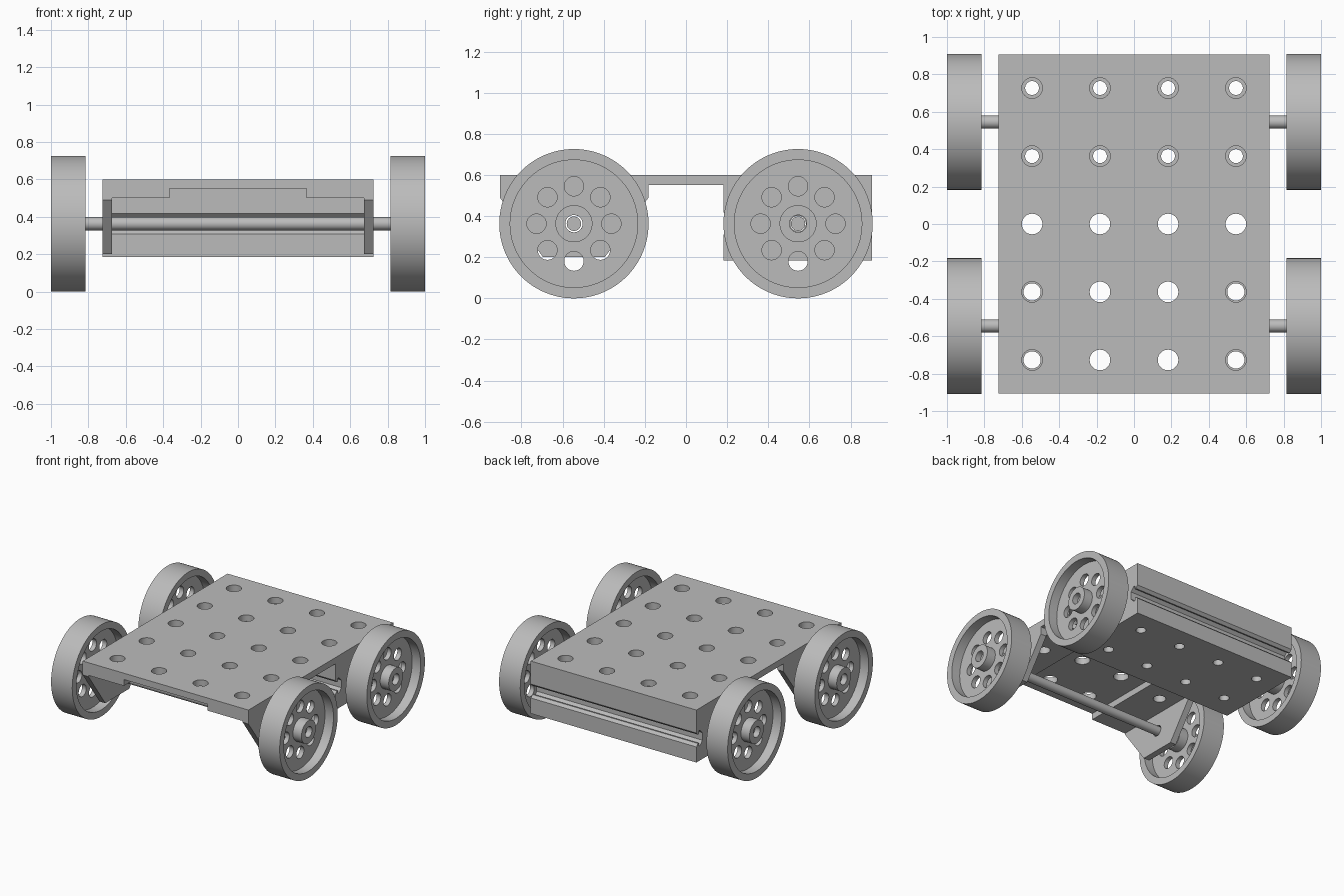
import bpy, bmesh
from math import pi, sin, cos, radians
from mathutils import Matrix, Vector

if "Cube" in bpy.data.objects:
    bpy.data.objects.remove(bpy.data.objects["Cube"], do_unlink=True)

GREY = (0.5, 0.5, 0.5, 1)
grey = bpy.data.materials.new("plain_grey")
grey.use_nodes = True
grey.diffuse_color = GREY
grey.node_tree.nodes["Principled BSDF"].inputs["Base Color"].default_value = GREY

AXLE_Y, AXLE_Z = 0.545, 0.363      # axle centre lines
WHEEL_R, WHEEL_HALF = 0.363, 0.0925
HALF_X, HALF_Y, INNER_Y = 0.725, 0.905, 0.182
TOP, UNDER, RAIL_Z, BOTTOM = 0.60, 0.55, 0.50, 0.185


def finish(bm, name):
    bmesh.ops.recalc_face_normals(bm, faces=bm.faces)
    mesh = bpy.data.meshes.new(name)
    bm.to_mesh(mesh)
    bm.free()
    mesh.materials.append(grey)
    obj = bpy.data.objects.new(name, mesh)
    bpy.context.collection.objects.link(obj)
    return obj


def activate(obj):
    bpy.ops.object.select_all(action='DESELECT')
    obj.select_set(True)
    bpy.context.view_layer.objects.active = obj


def smooth(obj):
    activate(obj)
    bpy.ops.object.shade_smooth_by_angle(angle=radians(30))


def prism(name, outline, x0, x1):
    """Extrude a (y, z) outline along x."""
    bm = bmesh.new()
    face = bm.faces.new([bm.verts.new((x0, y, z)) for y, z in outline])
    ext = bmesh.ops.extrude_face_region(bm, geom=[face])
    verts = [g for g in ext["geom"] if isinstance(g, bmesh.types.BMVert)]
    bmesh.ops.translate(bm, verts=verts, vec=(x1 - x0, 0, 0))
    return finish(bm, name)


def cylinders(name, centres, radius, depth, axis, segments=40):
    """One mesh holding a cylinder at each centre."""
    turn = Matrix.Rotation(pi / 2, 4, 'Y') if axis == 'X' else Matrix()
    bm = bmesh.new()
    for c in centres:
        bmesh.ops.create_cone(bm, cap_ends=True, segments=segments, radius1=radius,
                              radius2=radius, depth=depth,
                              matrix=Matrix.Translation(Vector(c)) @ turn)
    return finish(bm, name)


def drill(obj, centres, radius, depth, axis):
    cutter = cylinders("drill_cutter", centres, radius, depth, axis)
    cutter.hide_render = True
    mod = obj.modifiers.new("holes", 'BOOLEAN')
    mod.operation, mod.solver, mod.object = 'DIFFERENCE', 'EXACT', cutter
    activate(obj)
    bpy.ops.object.modifier_apply(modifier=mod.name)
    bpy.data.objects.remove(cutter, do_unlink=True)


# Chassis: thin deck with a deep rear block, slotted on both faces
slot_half = [(0, 0.055), (0.02, 0.035), (0.03, 0.035), (0.03, 0.06), (0.045, 0.06), (0.075, 0.03)]


def slot(face_y, inward):
    upper = [(face_y + inward * d, AXLE_Z + h) for d, h in slot_half]
    lower = [(face_y + inward * d, AXLE_Z - h) for d, h in reversed(slot_half)]
    return upper + lower


outline = [(-HALF_Y, UNDER), (-HALF_Y, TOP), (HALF_Y, TOP)]
outline += slot(HALF_Y, -1)
outline += [(HALF_Y, BOTTOM), (INNER_Y, BOTTOM)]
outline += slot(INNER_Y, 1)[::-1]
outline += [(INNER_Y, UNDER)]
chassis = prism("chassis", outline, -HALF_X, HALF_X)

# Deck hole grid: wide at the top, narrower through the rear block
columns = [-0.545, -0.182, 0.182, 0.545]
rows = [-0.727, -0.363, 0, 0.363, 0.727]
drill(chassis, [(x, y, TOP) for x in columns for y in rows], 0.055, 0.1, 'Z')
drill(chassis, [(x, y, 0.35) for x in columns for y in rows[3:]], 0.037, 0.46, 'Z')
drill(chassis, [(0, AXLE_Y, AXLE_Z)], 0.038, 2, 'X')
smooth(chassis)

# Front rails and axle brackets on both sides
for side, label in ((1, "left"), (-1, "right")):
    rail_outline = [(-HALF_Y, RAIL_Z), (-HALF_Y, UNDER), (-INNER_Y, UNDER), (-INNER_Y, RAIL_Z)]
    rail = prism(label + "_front_rail", rail_outline, side * 0.365, side * 0.675)
    drill(rail, [(side * 0.545, y, 0.53) for y in rows[:2]], 0.046, 0.2, 'Z')
    smooth(rail)

    bracket_outline = [(-HALF_Y, UNDER), (-INNER_Y, UNDER), (-INNER_Y, 0.49),
                       (-AXLE_Y + 0.15, 0.2), (-AXLE_Y - 0.15, 0.2), (-HALF_Y, 0.49)]
    bracket = prism(label + "_axle_bracket", bracket_outline, side * 0.675, side * HALF_X)
    drill(bracket, [(side * 0.7, -AXLE_Y, AXLE_Z)], 0.042, 0.2, 'X')
    smooth(bracket)

# Axles
for y, label in ((-AXLE_Y, "front"), (AXLE_Y, "rear")):
    smooth(cylinders(label + "_axle", [(0, y, AXLE_Z)], 0.035, 1.92, 'X'))

# Wheel: lathed rim, thin web and hub, then a ring of round holes
half = [(0.042, WHEEL_HALF), (0.09, WHEEL_HALF), (0.09, 0.018),
        (0.31, 0.018), (0.31, WHEEL_HALF), (WHEEL_R, WHEEL_HALF)]
profile = half + [(r, -x) for r, x in reversed(half)]
bm = bmesh.new()
ring = [bm.verts.new((x, 0, r)) for r, x in profile]
edges = [bm.edges.new((a, b)) for a, b in zip(ring, ring[1:] + ring[:1])]
bmesh.ops.spin(bm, geom=ring + edges, cent=(0, 0, 0), axis=(1, 0, 0),
               angle=2 * pi, steps=96)
bmesh.ops.remove_doubles(bm, verts=bm.verts, dist=0.0005)
wheel = finish(bm, "front_left_wheel")
drill(wheel, [(0, 0.182 * cos(k * pi / 4), 0.182 * sin(k * pi / 4)) for k in range(8)],
      0.047, 0.1, 'X')
smooth(wheel)
wheel.location = (1 - WHEEL_HALF, -AXLE_Y, AXLE_Z)

for name, sx, sy in (("front_right_wheel", -1, -1), ("rear_left_wheel", 1, 1),
                     ("rear_right_wheel", -1, 1)):
    copy = bpy.data.objects.new(name, wheel.data)
    copy.location = (sx * (1 - WHEEL_HALF), sy * AXLE_Y, AXLE_Z)
    bpy.context.collection.objects.link(copy)
